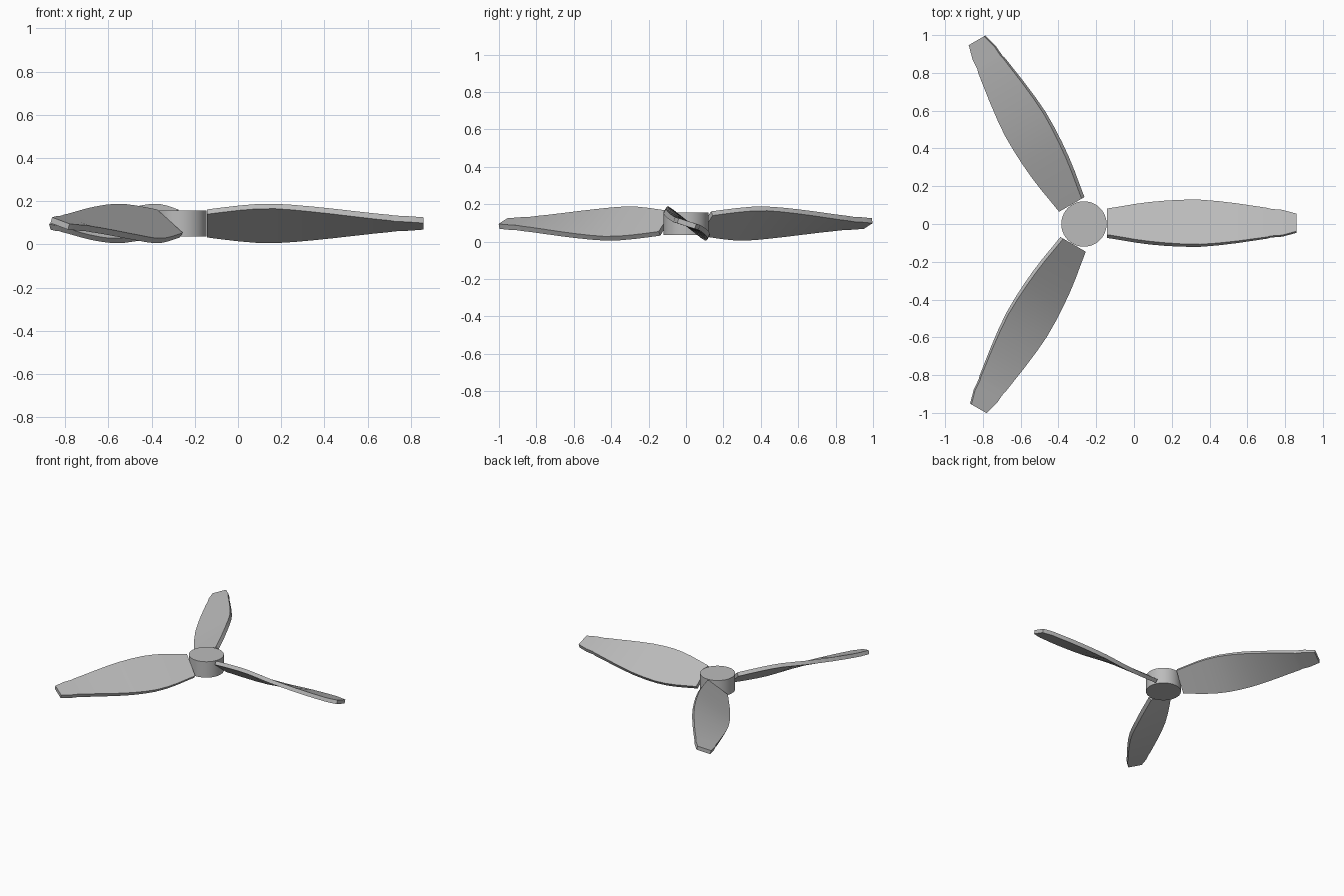
import bpy, bmesh
from math import radians, sin, cos
from mathutils import Vector

old = bpy.data.objects.get("Cube")
if old:
    bpy.data.objects.remove(old, do_unlink=True)

HUB = Vector((-0.265, 0, 0.097))
THICK = 0.028

grey = bpy.data.materials.new("mid_grey")
grey.use_nodes = True
COLOUR = (0.5, 0.5, 0.5, 1)
grey.diffuse_color = COLOUR
grey.node_tree.nodes["Principled BSDF"].inputs["Base Color"].default_value = COLOUR


def finish(obj):
    bpy.ops.object.select_all(action="DESELECT")
    obj.select_set(True)
    bpy.context.view_layer.objects.active = obj
    bpy.ops.object.shade_smooth_by_angle(angle=radians(30))


# Blade stations: distance from the hub axis, chord, pitch in degrees
STATIONS = [
    (0.122, 0.175, 38), (0.20, 0.207, 38), (0.27, 0.236, 37.5), (0.35, 0.261, 37),
    (0.435, 0.275, 35.5), (0.52, 0.277, 32.5), (0.615, 0.270, 29), (0.71, 0.248, 26.5),
    (0.815, 0.216, 23.5), (0.90, 0.186, 21), (0.97, 0.163, 19),
    (0.99, 0.150, 18), (1.05, 0.140, 17), (1.125, 0.098, 18),
]

# Twisted blade lofted through rectangular sections
bm = bmesh.new()
rings = []
for r, chord, pitch in STATIONS:
    a = radians(pitch)
    along = Vector((0, cos(a), -sin(a))) * chord / 2
    normal = Vector((0, sin(a), cos(a))) * THICK / 2
    mid = Vector((r, 0.004, 0))
    corners = (-along - normal, along - normal, along + normal, -along + normal)
    rings.append([bm.verts.new(mid + c) for c in corners])
for a, b in zip(rings, rings[1:]):
    for i in range(4):
        j = (i + 1) % 4
        bm.faces.new((a[i], a[j], b[j], b[i]))
bm.faces.new(rings[0])
bm.faces.new(rings[-1])
bmesh.ops.recalc_face_normals(bm, faces=bm.faces)
blade_mesh = bpy.data.meshes.new("blade")
bm.to_mesh(blade_mesh)
bm.free()
blade_mesh.materials.append(grey)

# Three blades around the hub
for name, angle in (("left_blade", 0), ("back_right_blade", 120), ("front_right_blade", 240)):
    blade = bpy.data.objects.new(name, blade_mesh.copy())
    blade.location = HUB
    blade.rotation_euler.z = radians(angle)
    bpy.context.collection.objects.link(blade)
    finish(blade)

# Central hub
bpy.ops.mesh.primitive_cylinder_add(vertices=64, radius=0.12, depth=0.12, location=HUB)
hub = bpy.context.object
hub.name = "hub"
hub.data.materials.append(grey)
finish(hub)
